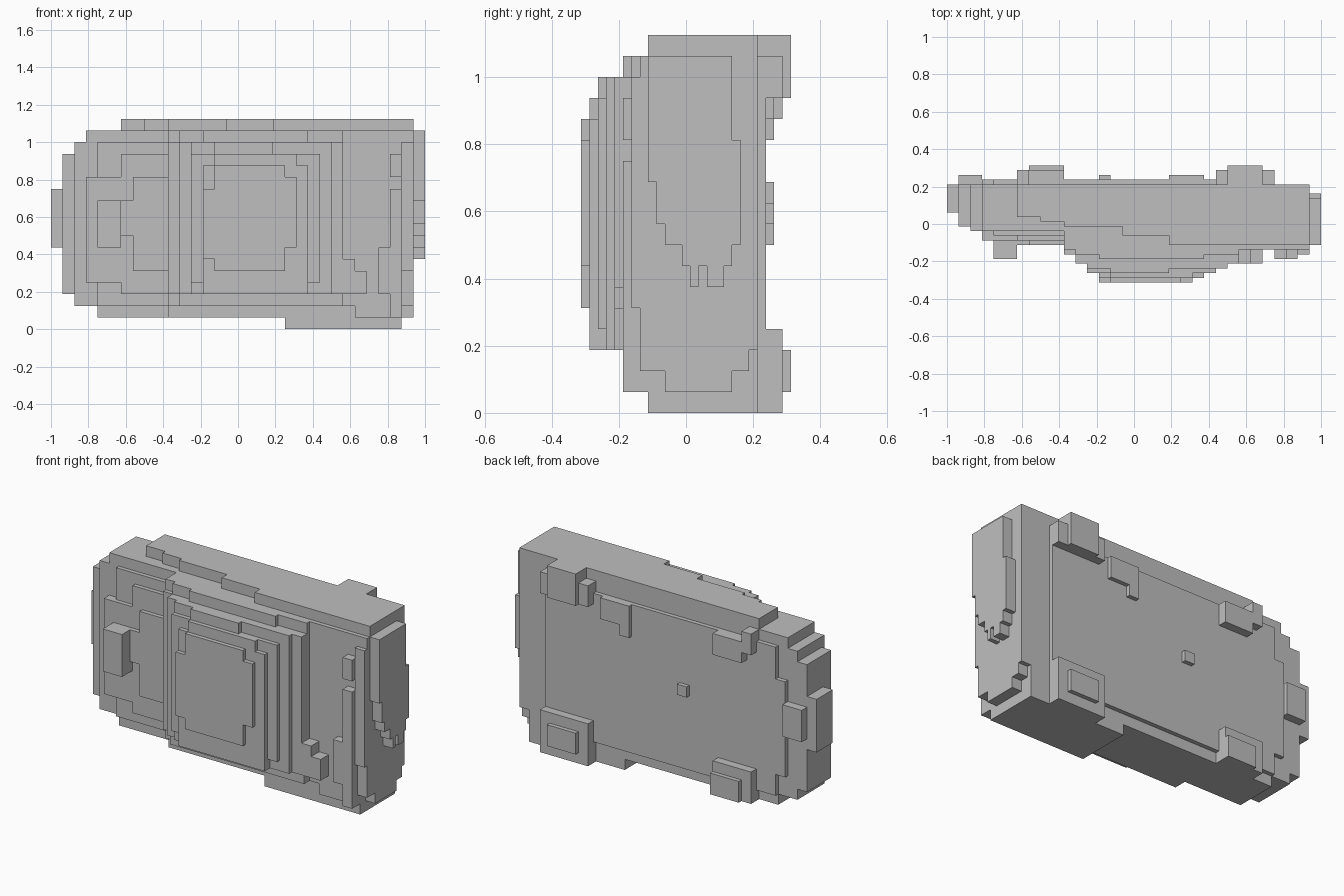
import bpy
import bmesh
from mathutils import Vector

# Remove only the default cube
cube = bpy.data.objects.get("Cube")
if cube:
    bpy.data.objects.remove(cube, do_unlink=True)

# Block size along each axis, and the corner of the block grid
CELL = Vector((0.0625, 0.025, 0.0625))
CORNER = Vector((-1.0, -0.3125, 0.0))

grey = bpy.data.materials.new("plain grey")
grey.use_nodes = True
grey.diffuse_color = (0.52, 0.52, 0.52, 1)
grey.node_tree.nodes["Principled BSDF"].inputs["Base Color"].default_value = grey.diffuse_color

# Two in-plane axes for each face direction, in right-handed order
PLANES = ((0, 1, 2), (1, 2, 0), (2, 0, 1))


def solid(name, boxes):
    """Fuse boxes (x from, to, z from, to, y front, back) into one clean shell."""
    cells = set()
    for x0, x1, z0, z1, front, back in boxes:
        cells.update((x, y, z) for x in range(x0, x1)
                     for y in range(front, back) for z in range(z0, z1))
    bm = bmesh.new()
    corners = {}

    def corner(point):
        key = tuple(point)
        if key not in corners:
            corners[key] = bm.verts.new(CORNER + Vector(point) * CELL)
        return corners[key]

    for cell in cells:
        for axis, u, v in PLANES:
            for side in (0, 1):
                neighbour = list(cell)
                neighbour[axis] += 2 * side - 1
                if tuple(neighbour) in cells:
                    continue
                ring = []
                for du, dv in ((0, 0), (1, 0), (1, 1), (0, 1)):
                    point = list(cell)
                    point[axis] += side
                    point[u] += du
                    point[v] += dv
                    ring.append(corner(point))
                bm.faces.new(ring if side else ring[::-1])
    mesh = bpy.data.meshes.new(name)
    bm.to_mesh(mesh)
    bm.free()
    mesh.materials.append(grey)
    obj = bpy.data.objects.new(name, mesh)
    bpy.context.collection.objects.link(obj)
    return obj


# Main body, stepped back towards its left-hand end in the front elevation
solid("body", [
    (1, 2, 3, 15, 12, 21),
    (2, 3, 2, 16, 11, 21),
    (3, 4, 2, 17, 11, 21),
    (3, 10, 4, 13, 9, 22),
    (4, 10, 1, 17, 11, 21),
    (4, 10, 2, 16, 10, 22),
    (6, 10, 3, 15, 9, 22),
    (7, 10, 5, 13, 8, 22),
    (10, 28, 1, 17, 8, 21),
    (10, 28, 2, 16, 8, 22),
    (26, 30, 1, 17, 7, 21),
])

# Top deck, its front edge stepping forward along x
DECK = ((6, 8, 14), (8, 10, 13), (10, 15, 12), (15, 19, 10), (19, 31, 8))
solid("top_deck", [(a, b, 17, 18, front, 21) for a, b, front in DECK])

# Low base under one side
solid("base", [(20, 30, 0, 1, 8, 21)])

# End caps
solid("right_end_cap", [(0, 1, 7, 12, 15, 21)])
solid("left_end_cap", [
    (30, 31, 1, 17, 10, 18),
    (30, 31, 2, 17, 7, 20),
    (30, 31, 3, 17, 8, 21),
    (30, 31, 5, 16, 6, 21),
    (31, 32, 11, 17, 8, 18),
    (31, 32, 9, 13, 9, 19),
    (31, 32, 8, 11, 10, 19),
    (31, 32, 7, 9, 12, 18),
    (31, 32, 6, 8, 13, 14),
    (31, 32, 6, 8, 15, 17),
])

# Stepped front housing: nested slabs rising to the middle plate
HOUSING = (
    (10, 27, 2, 17, 7),
    (11, 25, 2, 17, 6),
    (13, 22, 2, 17, 5),
    (10, 25, 3, 16, 6),
    (11, 25, 2, 16, 5),
    (11, 25, 3, 16, 4),
    (12, 24, 3, 16, 3),
    (14, 19, 3, 16, 2),
    (12, 23, 4, 15, 2),
    (13, 22, 3, 14, 1),
    (14, 21, 3, 15, 1),
)
solid("front_housing", [(a, b, low, high, front, 9) for a, b, low, high, front in HOUSING])
solid("front_plate", [
    (14, 20, 5, 14, 0, 2),
    (13, 14, 6, 12, 0, 2),
    (20, 21, 7, 13, 0, 2),
])

# Small front fittings
solid("front_knob", [(4, 6, 7, 11, 5, 10), (6, 7, 8, 11, 8, 10)])
solid("front_latch", [(25, 27, 3, 5, 4, 8), (25, 26, 5, 6, 4, 8)])
solid("front_column", [(29, 30, 1, 12, 5, 8), (28, 29, 3, 7, 5, 8)])
solid("front_tab", [(29, 30, 13, 15, 5, 8)])

# Rear feet, each with a broad pad and a raised block
solid("rear_foot_upper_left", [(24, 27, 15, 18, 20, 25), (23, 28, 15, 17, 20, 24)])
solid("rear_foot_upper_right", [(7, 10, 14, 16, 20, 24), (6, 7, 15, 17, 20, 24)])
solid("rear_foot_lower_left", [(24, 27, 1, 3, 20, 25), (23, 28, 0, 4, 20, 24)])
solid("rear_foot_lower_right", [(7, 10, 1, 3, 20, 25), (6, 10, 1, 4, 20, 24)])

# Small rear plates
solid("rear_button", [(13, 14, 9, 10, 21, 23)])
solid("rear_side_plate", [(1, 3, 8, 11, 20, 23)])
solid("rear_upper_plate", [(19, 22, 14, 16, 21, 23), (19, 20, 13, 14, 21, 23)])
